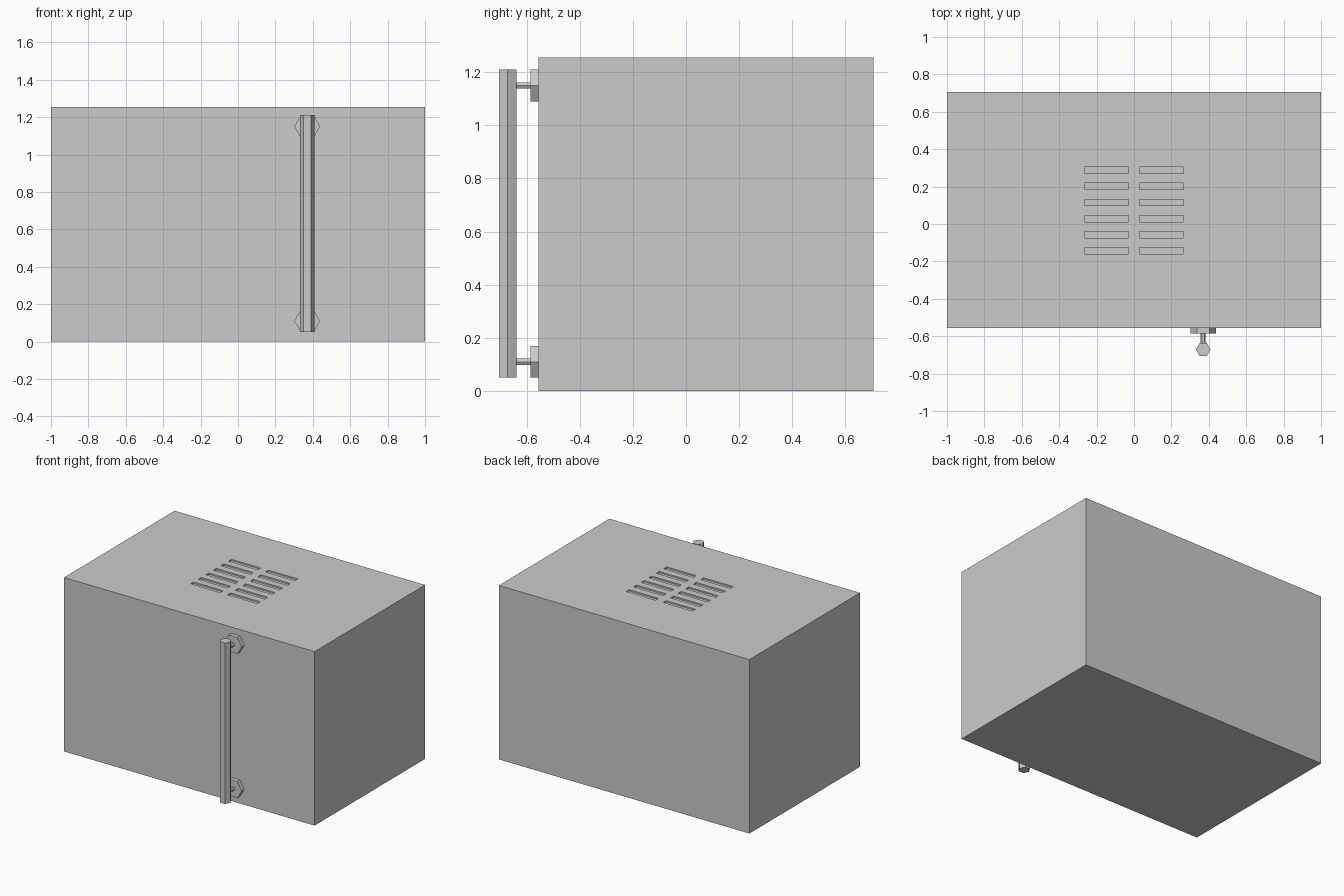
import bpy, bmesh
from math import radians
from mathutils import Matrix, Vector

if "Cube" in bpy.data.objects:
    bpy.data.objects.remove(bpy.data.objects["Cube"])

HANDLE_X = 0.37
Y_FRONT, Y_BACK, HEIGHT = -0.555, 0.705, 1.255


def finish(name, bm):
    bmesh.ops.recalc_face_normals(bm, faces=bm.faces)
    mesh = bpy.data.meshes.new(name)
    bm.to_mesh(mesh)
    bm.free()
    obj = bpy.data.objects.new(name, mesh)
    bpy.context.collection.objects.link(obj)
    return obj


def add_box(bm, lo, hi):
    lo, hi = Vector(lo), Vector(hi)
    m = Matrix.Translation((lo + hi) / 2) @ Matrix.Diagonal((*(hi - lo), 1))
    bmesh.ops.create_cube(bm, size=1, matrix=m)


def hex_prism(name, radius, depth, center, along_y=False):
    # Six-sided prism with corners pointing to +x and -x
    bm = bmesh.new()
    m = Matrix.Translation(center)
    if along_y:
        m = m @ Matrix.Rotation(radians(90), 4, 'X')
    # create_cone starts its ring on +y, so turn it a quarter
    m = m @ Matrix.Rotation(radians(90), 4, 'Z')
    bmesh.ops.create_cone(bm, cap_ends=True, segments=6, radius1=radius,
                          radius2=radius, depth=depth, matrix=m)
    return finish(name, bm)


# Main housing
bm = bmesh.new()
add_box(bm, (-1, Y_FRONT, 0), (1, Y_BACK, HEIGHT))
housing = finish("housing", bm)

# Two columns of six shallow vent slots in the top
bm = bmesh.new()
for x0, x1 in ((-0.265, -0.03), (0.03, 0.265)):
    for i in range(6):
        y = 0.072 + (i - 2.5) * 0.086
        add_box(bm, (x0, y - 0.017, HEIGHT - 0.01), (x1, y + 0.017, HEIGHT + 0.05))
cutter = finish("vent_slot_cutter", bm)
cutter.hide_render = True

cut = housing.modifiers.new("vent_slots", 'BOOLEAN')
cut.operation = 'DIFFERENCE'
cut.solver = 'EXACT'
cut.object = cutter
bpy.context.view_layer.objects.active = housing
bpy.ops.object.modifier_apply(modifier=cut.name)
bpy.data.objects.remove(cutter)

# Vertical door handle bar
hex_prism("handle_bar", 0.039, 1.16, (HANDLE_X, -0.671, 0.63))

# Handle mounts: wall flange and thin stem, bottom and top
for place, z in (("lower", 0.11), ("upper", 1.15)):
    hex_prism(place + "_handle_flange", 0.069, 0.03, (HANDLE_X, Y_FRONT - 0.015, z), True)
    hex_prism(place + "_handle_stem", 0.0135, 0.07, (HANDLE_X, -0.615, z), True)
